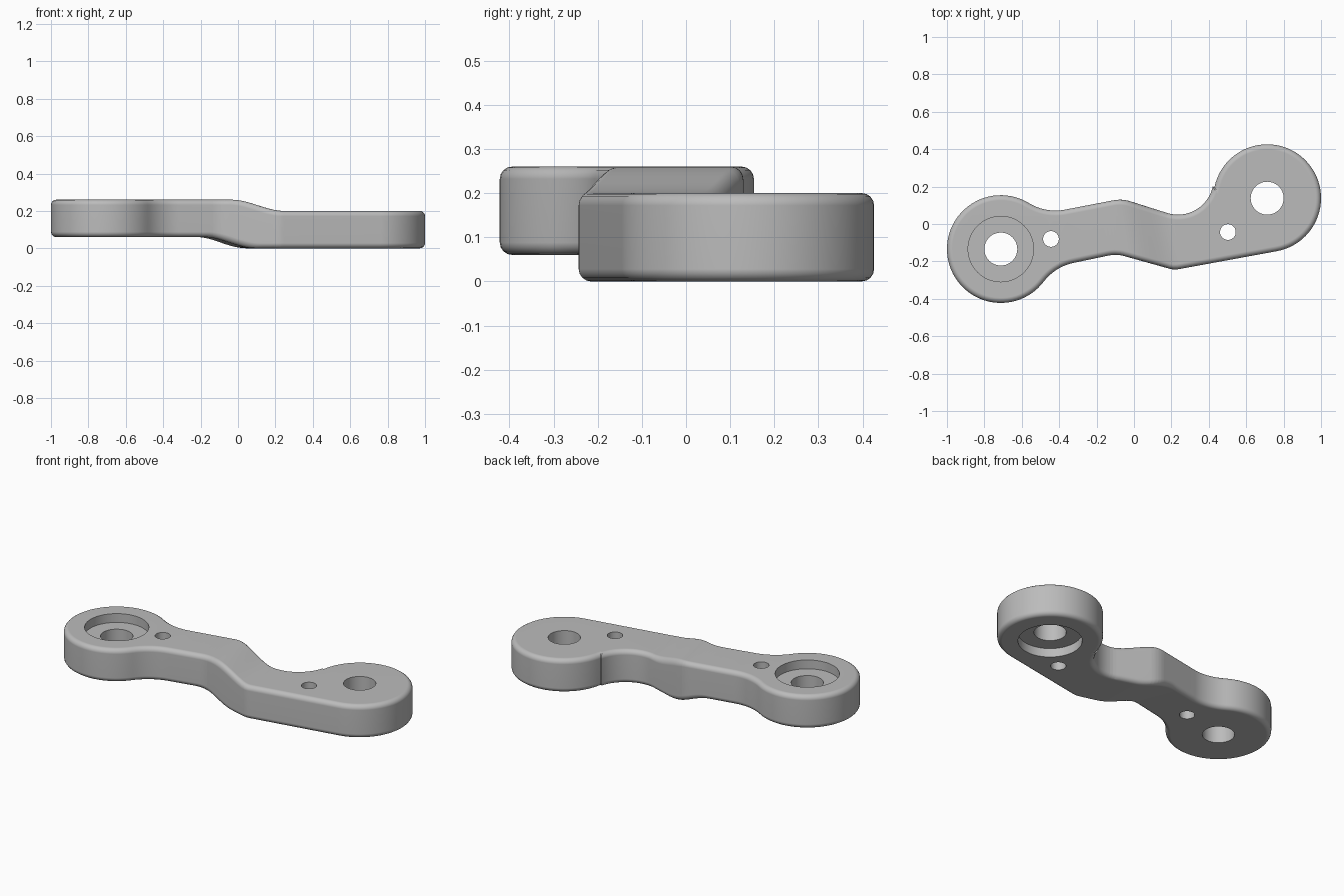
import bpy, bmesh
from math import sin, cos, radians, ceil
from mathutils import Vector

if "Cube" in bpy.data.objects:
    bpy.data.objects.remove(bpy.data.objects["Cube"], do_unlink=True)

TILT = 10.6                     # the arm's axis, in degrees from x
THICK, STEP, RIM = 0.2, 0.06, 0.028
R = 0.288                       # eye radius
LEFT_EYE, RIGHT_EYE = Vector((0.712, 0.138)), Vector((-0.712, -0.134))
AXIS = Vector((cos(radians(TILT)), sin(radians(TILT)), 0))

steel = bpy.data.materials.new("plain grey")
steel.use_nodes = True
grey = (0.5, 0.5, 0.5, 1)
steel.diffuse_color = grey
steel.node_tree.nodes["Principled BSDF"].inputs["Base Color"].default_value = grey


def polar(c, r, deg):
    return Vector((c[0] + r * cos(radians(deg)), c[1] + r * sin(radians(deg))))


def arc(c, r, a0, a1):
    n = max(4, ceil(abs(a1 - a0) / 5))
    return [polar(c, r, a0 + (a1 - a0) * i / n) for i in range(n + 1)]


# Outline: arcs joined by straight lines, counter-clockwise
up, down, slope = 90 + TILT, TILT - 90, 73
fillet = 0.27
reach = 47.9
low, high = TILT - reach, TILT + reach
outline = (
    arc(RIGHT_EYE, R, high, 360 + low)
    + arc(polar(RIGHT_EYE, R + fillet, low), fillet, 180 + low, up)
    + arc((-0.1, -0.345), 0.18, up, slope)
    + arc((0.22, -0.123), 0.12, slope + 180, 360 + down)
    + arc(LEFT_EYE, R, down, 168)
    + arc((0.235, 0.24), 0.19, 348, slope + 180)
    + arc((-0.075, -0.05), 0.18, slope, up)
    + arc(polar(RIGHT_EYE, R + fillet, high), fillet, 360 + down, 180 + high)
)

# Extruded plate with rounded rims
bm = bmesh.new()
base = bm.faces.new([bm.verts.new((p.x, p.y, 0)) for p in outline])
ext = bmesh.ops.extrude_face_region(bm, geom=[base])
bmesh.ops.translate(bm, vec=(0, 0, THICK),
                    verts=[g for g in ext["geom"] if isinstance(g, bmesh.types.BMVert)])
bmesh.ops.remove_doubles(bm, verts=bm.verts[:], dist=0.0005)
bmesh.ops.recalc_face_normals(bm, faces=bm.faces[:])
rims = [e for e in bm.edges if abs(e.verts[0].co.z - e.verts[1].co.z) < 0.01]
bmesh.ops.bevel(bm, geom=rims, offset=RIM, segments=4, profile=0.5,
                affect='EDGES', clamp_overlap=False)

# Cut across the arm, then raise one half along a smooth step
for i in range(-11, 12):
    bmesh.ops.bisect_plane(bm, geom=bm.verts[:] + bm.edges[:] + bm.faces[:],
                           plane_co=AXIS * (i * 0.02), plane_no=AXIS)
for v in bm.verts:
    centre = 0.07 * (v.co.z / (THICK / 2) - 1)
    t = (v.co.dot(AXIS) - centre + 0.13) / 0.26
    t = min(1, max(0, t))
    v.co.z += STEP * (1 - t * t * (3 - 2 * t))
mesh = bpy.data.meshes.new("link_arm")
bm.to_mesh(mesh)
bm.free()
arm = bpy.data.objects.new("link_arm", mesh)
bpy.context.collection.objects.link(arm)
mesh.materials.append(steel)

bpy.ops.object.select_all(action='DESELECT')
bpy.context.view_layer.objects.active = arm
arm.select_set(True)


def drill(c, r, z0, z1):
    """Cut a round hole between two heights."""
    bm = bmesh.new()
    bmesh.ops.create_cone(bm, cap_ends=True, segments=64, radius1=r, radius2=r, depth=z1 - z0)
    bmesh.ops.translate(bm, verts=bm.verts[:], vec=(c[0], c[1], (z0 + z1) / 2))
    me = bpy.data.meshes.new("hole_cutter")
    bm.to_mesh(me)
    bm.free()
    me.materials.append(steel)
    cutter = bpy.data.objects.new("hole_cutter", me)
    cutter.hide_render = True
    bpy.context.collection.objects.link(cutter)
    mod = arm.modifiers.new("hole", 'BOOLEAN')
    mod.operation, mod.solver, mod.object = 'DIFFERENCE', 'EXACT', cutter
    bpy.ops.object.modifier_apply(modifier=mod.name)
    bpy.data.objects.remove(cutter, do_unlink=True)


# Eye bores, small pin holes and the two recesses
for eye in (LEFT_EYE, RIGHT_EYE):
    drill(eye, 0.088, -0.1, 0.4)
for pin in ((-0.444, -0.08), (0.502, -0.043)):
    drill(pin, 0.042, -0.1, 0.4)
drill(RIGHT_EYE, 0.175, THICK + STEP - 0.053, 0.4)
drill(LEFT_EYE, 0.175, -0.1, 0.053)

bpy.ops.object.shade_smooth_by_angle(angle=radians(35))
weighted = arm.modifiers.new("even_shading", 'WEIGHTED_NORMAL')
weighted.keep_sharp = True
